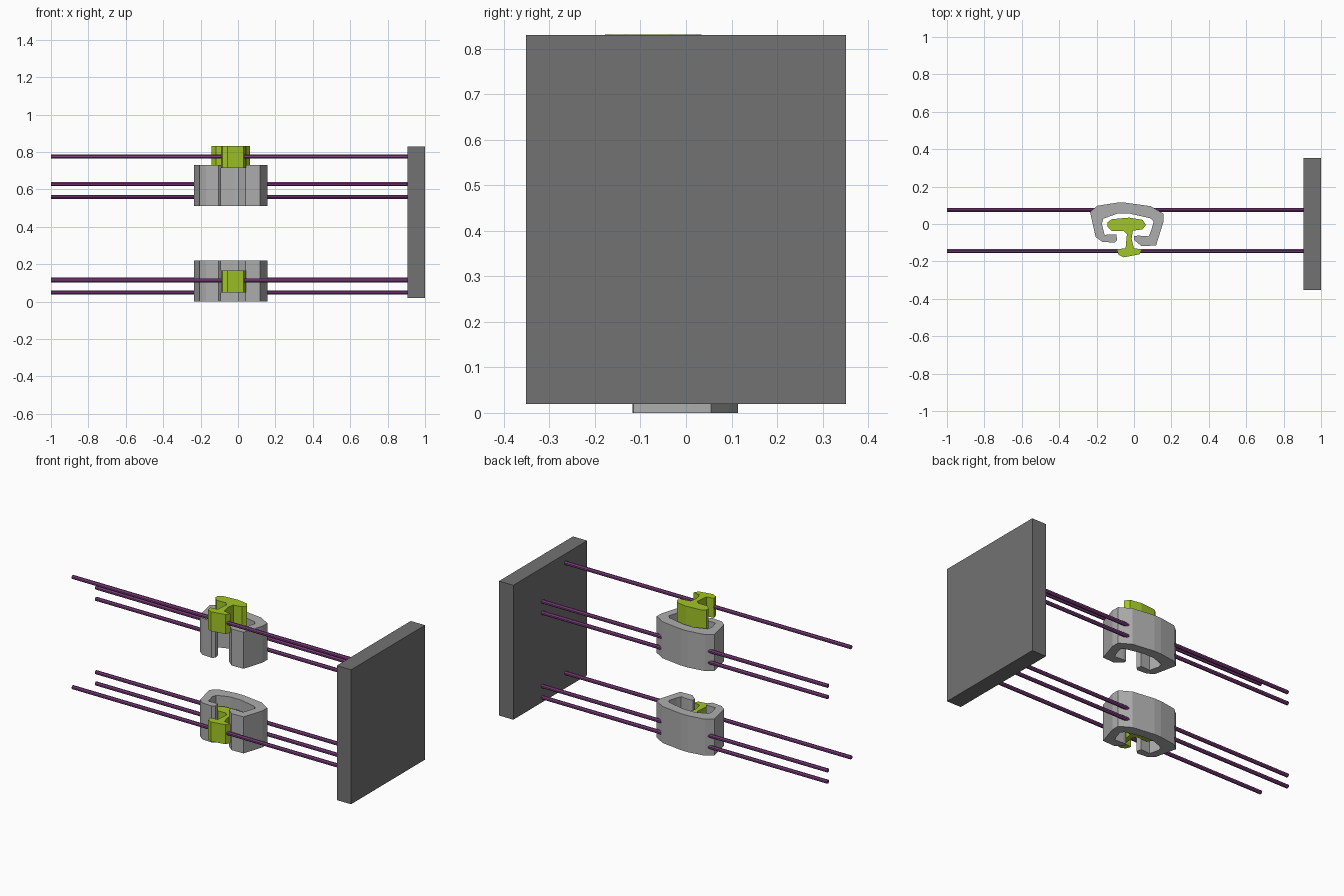
import bpy, bmesh, math

if "Cube" in bpy.data.objects:
    bpy.data.objects.remove(bpy.data.objects["Cube"])

def material(name, rgb):
    m = bpy.data.materials.new(name)
    m.diffuse_color = (*rgb, 1)
    m.use_nodes = True
    m.node_tree.nodes["Principled BSDF"].inputs["Base Color"].default_value = m.diffuse_color
    return m

GREEN = material("lime", (0.36, 0.56, 0.02))
PURPLE = material("purple", (0.22, 0.05, 0.22))
LIGHT = material("light_grey", (0.42, 0.42, 0.42))
DARK = material("dark_grey", (0.17, 0.17, 0.17))

def finish(name, bm, mat):
    bmesh.ops.recalc_face_normals(bm, faces=bm.faces)
    me = bpy.data.meshes.new(name)
    bm.to_mesh(me)
    bm.free()
    me.materials.append(mat)
    ob = bpy.data.objects.new(name, me)
    bpy.context.collection.objects.link(ob)
    return ob

def prism(name, profile, z0, z1, mat):
    """Extrude a top-view outline from z0 up to z1."""
    bm = bmesh.new()
    face = bm.faces.new([bm.verts.new((x, y, z0)) for x, y in profile])
    top = bmesh.ops.extrude_face_region(bm, geom=[face])["geom"]
    bmesh.ops.translate(bm, vec=(0, 0, z1 - z0),
                        verts=[g for g in top if isinstance(g, bmesh.types.BMVert)])
    return finish(name, bm, mat)

def rod(name, y, z):
    """Thin straight rod running along x into the plate."""
    bm = bmesh.new()
    bmesh.ops.create_cone(bm, cap_ends=True, segments=8, radius1=0.0115,
                          radius2=0.0115, depth=1.91)
    for v in bm.verts:
        x, yy, zz = v.co
        c, s = math.cos(math.pi / 8), math.sin(math.pi / 8)
        v.co = (zz - 0.045, x * c - yy * s + y, x * s + yy * c + z)
    return finish(name, bm, PURPLE)

# C-shaped socket outline: outer wall, right lip, inner wall, left lip
SOCKET = [(-0.235, 0.065), (-0.195, 0.098), (-0.09, 0.114), (-0.045, 0.114),
          (0.09, 0.095), (0.157, 0.055), (0.157, 0.01), (0.118, -0.115),
          (0.04, -0.118), (0.0, -0.085), (0.0, -0.065), (0.022, -0.062),
          (0.078, -0.066), (0.09, -0.04), (0.105, 0.012), (0.09, 0.03),
          (-0.02, 0.055), (-0.09, 0.055), (-0.165, 0.028), (-0.172, 0.0),
          (-0.157, -0.058), (-0.095, -0.055), (-0.09, -0.085), (-0.105, -0.1),
          (-0.17, -0.095), (-0.205, -0.07)]

# T-shaped key outline: head, stem, foot
KEY = [(-0.143, 0.008), (-0.118, 0.026), (-0.025, 0.034), (0.046, 0.022),
       (0.064, -0.005), (0.046, -0.028), (-0.006, -0.036), (-0.013, -0.08),
       (0.0, -0.13), (0.043, -0.135), (0.03, -0.162), (-0.055, -0.178),
       (-0.083, -0.165), (-0.092, -0.135), (-0.045, -0.13), (-0.038, -0.055),
       (-0.055, -0.036), (-0.118, -0.038), (-0.143, -0.012)]

for tag, socket_z, key_z in (("lower", 0.0, 0.05), ("upper", 0.51, 0.714)):
    prism(tag + "_socket", SOCKET, socket_z, socket_z + 0.22, LIGHT)
    prism(tag + "_key", KEY, key_z, key_z + 0.117, GREEN)
    rod(tag + "_key_rod", -0.145, key_z + 0.062)
    for i, dz in enumerate((0.05, 0.118)):
        rod(f"{tag}_socket_rod_{i + 1}", 0.076, socket_z + dz)

# End plate
prism("end_plate", [(0.905, -0.352), (1, -0.352), (1, 0.352), (0.905, 0.352)],
      0.02, 0.83, DARK)
